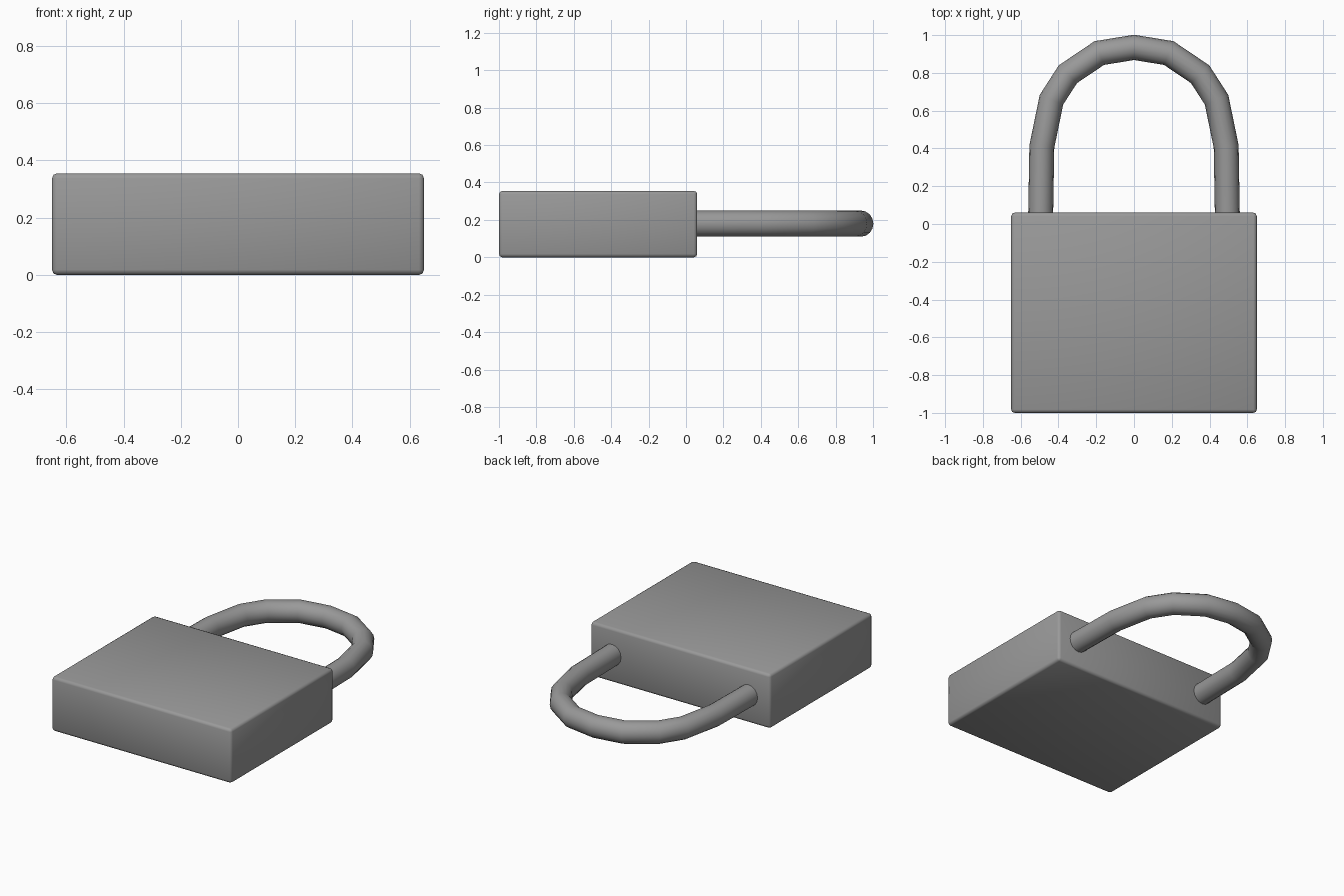
import bpy, bmesh, math
from mathutils import Vector

cube = bpy.data.objects.get("Cube")
if cube:
    bpy.data.objects.remove(cube, do_unlink=True)

# One plain grey for the whole lock
grey = bpy.data.materials.new("grey_metal")
grey.use_nodes = True
colour = (0.32, 0.32, 0.32, 1)
grey.diffuse_color = colour
grey.node_tree.nodes["Principled BSDF"].inputs["Base Color"].default_value = colour


def finish(name, bm, angle):
    bmesh.ops.recalc_face_normals(bm, faces=bm.faces)
    mesh = bpy.data.meshes.new(name)
    bm.to_mesh(mesh)
    bm.free()
    mesh.materials.append(grey)
    obj = bpy.data.objects.new(name, mesh)
    bpy.context.collection.objects.link(obj)
    bpy.ops.object.select_all(action="DESELECT")
    obj.select_set(True)
    bpy.context.view_layer.objects.active = obj
    bpy.ops.object.shade_smooth_by_angle(angle=math.radians(angle))
    return obj


# Lock body: block with narrow bevelled edges
bm = bmesh.new()
bmesh.ops.create_cube(bm, size=1)
for v in bm.verts:
    v.co = Vector((v.co.x * 1.3, v.co.y * 1.06 - 0.47, v.co.z * 0.355 + 0.1775))
bmesh.ops.bevel(bm, geom=bm.edges[:], offset=0.018, segments=2, profile=0.5, affect="EDGES")
finish("lock_body", bm, 50)

# Shackle: round bar swept along a mirrored arch with mitred joints
half = [(0.495, 0.0), (0.488, 0.41), (0.437, 0.658), (0.35, 0.793), (0.184, 0.905)]
path = [Vector((x, y, 0)) for x, y in half] + [Vector((0, 0.935, 0))]
path += [Vector((-x, y, 0)) for x, y in reversed(half)]
SIDES, RADIUS = 16, 0.066
up = Vector((0, 0, 1))
bm = bmesh.new()
rings = []
for i, p in enumerate(path):
    before = (p - path[max(i - 1, 0)]).normalized()
    after = (path[min(i + 1, len(path) - 1)] - p).normalized()
    tangent = (before + after).normalized()
    side = tangent.cross(up) / max(tangent.dot(after), tangent.dot(before))
    ring = []
    for k in range(SIDES):
        a = math.tau * k / SIDES
        offset = side * math.cos(a) * RADIUS + up * math.sin(a) * 0.07
        ring.append(bm.verts.new(p + offset + up * 0.18))
    rings.append(ring)
for a, b in zip(rings, rings[1:]):
    for k in range(SIDES):
        n = (k + 1) % SIDES
        bm.faces.new((a[k], a[n], b[n], b[k]))
for ring in (rings[0], rings[-1]):
    bm.faces.new(ring)
finish("shackle", bm, 50)
